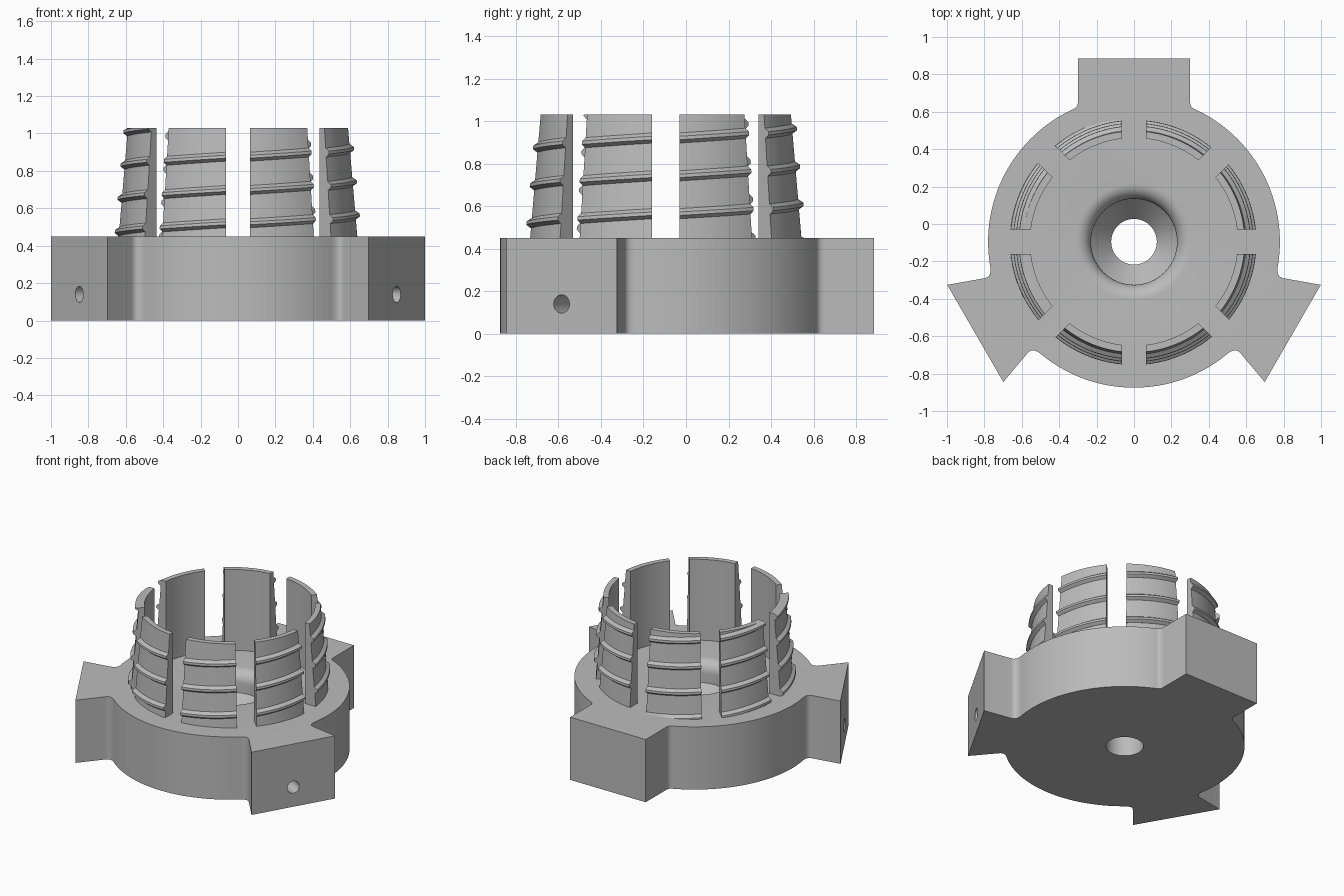
import bpy, bmesh, math
from math import sin, cos, pi, asin, atan2, radians

if "Cube" in bpy.data.objects:
    bpy.data.objects.remove(bpy.data.objects["Cube"])

CY = -0.095                      # axis of the round body
BASE_Z, TOP_Z = 0.45, 1.03
GAP = 0.065                      # half width of the slots
PITCH = 0.178

grey = bpy.data.materials.new("light_grey")
grey.diffuse_color = (0.5, 0.5, 0.5, 1)
grey.use_nodes = True
grey.node_tree.nodes["Principled BSDF"].inputs["Base Color"].default_value = grey.diffuse_color


def finish(name, bm):
    bmesh.ops.recalc_face_normals(bm, faces=bm.faces)
    me = bpy.data.meshes.new(name)
    bm.to_mesh(me)
    bm.free()
    me.materials.append(grey)
    ob = bpy.data.objects.new(name, me)
    bpy.context.collection.objects.link(ob)
    return ob


def smooth(ob):
    bpy.ops.object.select_all(action='DESELECT')
    ob.select_set(True)
    bpy.context.view_layer.objects.active = ob
    bpy.ops.object.shade_smooth_by_angle(angle=radians(30))


def skin(bm, rings, closed=False):
    """Join closed rings of points; cap the ends unless closed."""
    vr = [[bm.verts.new(p) for p in ring] for ring in rings]
    n = len(vr[0])
    for i in range(len(vr) if closed else len(vr) - 1):
        a, b = vr[i], vr[(i + 1) % len(vr)]
        for j in range(n):
            k = (j + 1) % n
            bm.faces.new((a[j], a[k], b[k], b[j]))
    if not closed:
        bm.faces.new(vr[0])
        bm.faces.new(vr[-1])


def bezier(p, c, q, n=8):
    return [tuple((1 - t) ** 2 * a + 2 * t * (1 - t) * b + t * t * d
                  for a, b, d in zip(p, c, q)) for t in [i / n for i in range(n + 1)]]


# base outline: disc with one straight and two flared arms, filleted at the roots
R = 0.78
straight = bezier((0.707, 0.33), (0.715, 0.30), (0.75, 0.30)) + [(0.98, 0.30)]
flared = bezier((0.729, 0.277), (0.75, 0.216), (0.79, 0.231)) + [(0.98, 0.30)]
arms = [(radians(90), straight), (radians(210), flared), (radians(330), flared)]
outline = []
for i, (ang, side) in enumerate(arms):
    local = [(r, -t) for r, t in side] + side[::-1]
    outline += [(r * cos(ang) - t * sin(ang), r * sin(ang) + t * cos(ang)) for r, t in local]
    nxt, nside = arms[(i + 1) % 3]
    a0 = ang + atan2(side[0][1], side[0][0])
    a1 = nxt + (2 * pi if i == 2 else 0) - atan2(nside[0][1], nside[0][0])
    steps = 32
    outline += [(R * cos(a0 + (a1 - a0) * k / steps), R * sin(a0 + (a1 - a0) * k / steps))
                for k in range(1, steps)]
bm = bmesh.new()
skin(bm, [[(x, y + CY, z) for x, y in outline] for z in (0, BASE_Z)])
base = finish("base", bm)

# centre hole: rounded mouth, conical seat, narrow bore
mouth = [(0.31 - 0.08 * sin(a), BASE_Z - 0.08 + 0.08 * cos(a))
         for a in [i * pi / 16 for i in range(9)]]
prof = [(0.122, -0.1), (0.122, 0.18), (0.23, 0.30)] + mouth[::-1] + [(0.31, 0.6)]
bm = bmesh.new()
N = 64
skin(bm, [[(r * cos(2 * pi * k / N), r * sin(2 * pi * k / N) + CY, z) for k in range(N)]
          for r, z in prof])
cutters = [finish("centre_hole_cutter", bm)]

# screw holes in the ends of the flared arms
for ang in (radians(210), radians(330)):
    bm = bmesh.new()
    ca, sa = cos(ang), sin(ang)
    skin(bm, [[(d * ca - 0.043 * cos(u) * sa, d * sa + 0.043 * cos(u) * ca + CY,
                0.14 + 0.043 * sin(u)) for u in [2 * pi * k / 32 for k in range(32)]]
              for d in (0.68, 1.1)])
    cutters.append(finish("screw_hole_cutter", bm))

for c in cutters:
    m = base.modifiers.new("cut", 'BOOLEAN')
    m.operation, m.solver, m.object = 'DIFFERENCE', 'EXACT', c
    c.hide_render = True
    c.hide_set(True)
dg = bpy.context.evaluated_depsgraph_get()
cut_mesh = bpy.data.meshes.new_from_object(base.evaluated_get(dg))
base.modifiers.clear()
base.data = cut_mesh
for c in cutters:
    bpy.data.objects.remove(c)
smooth(base)


def wall_r(z):
    return 0.642 - 0.05 * (z - BASE_Z) / (TOP_Z - BASE_Z)


def place(centre, f, r, z):
    """Point at fraction f along a segment, ends kept parallel to the slots."""
    a = centre + (2 * f - 1) * (pi / 8 - asin(GAP / r))
    return (r * cos(a), r * sin(a) + CY, z)


# eight tapered wall segments with a helical thread outside
S = 14
for k in range(8):
    c = pi / 8 + k * pi / 4
    bm = bmesh.new()
    sect = [(0.555, BASE_Z - 0.01), (wall_r(BASE_Z), BASE_Z - 0.01),
            (wall_r(TOP_Z), TOP_Z), (0.555, TOP_Z)]
    skin(bm, [[place(c, i / S, r, z) for r, z in sect] for i in range(S + 1)])
    smooth(finish("wall_segment", bm))

    bm = bmesh.new()
    for turn in range(-2, 5):
        rings = []
        mid = 0.52 + PITCH * ((c - 1.5 * pi) / (2 * pi) + turn)
        if mid < BASE_Z - 0.01 or mid > TOP_Z + 0.01:
            continue
        for i in range(S + 1):
            zc = mid + PITCH * (2 * i / S - 1) / 16
            ring = []
            for dz, dr in ((-0.024, -0.01), (-0.024, 0), (-0.008, 0.022),
                           (0.008, 0.022), (0.024, 0), (0.024, -0.01)):
                z = min(max(zc + dz, BASE_Z - 0.002), TOP_Z)
                ring.append(place(c, i / S, wall_r(z) + dr, z))
            rings.append(ring)
        skin(bm, rings)
    smooth(finish("thread_ridge", bm))
